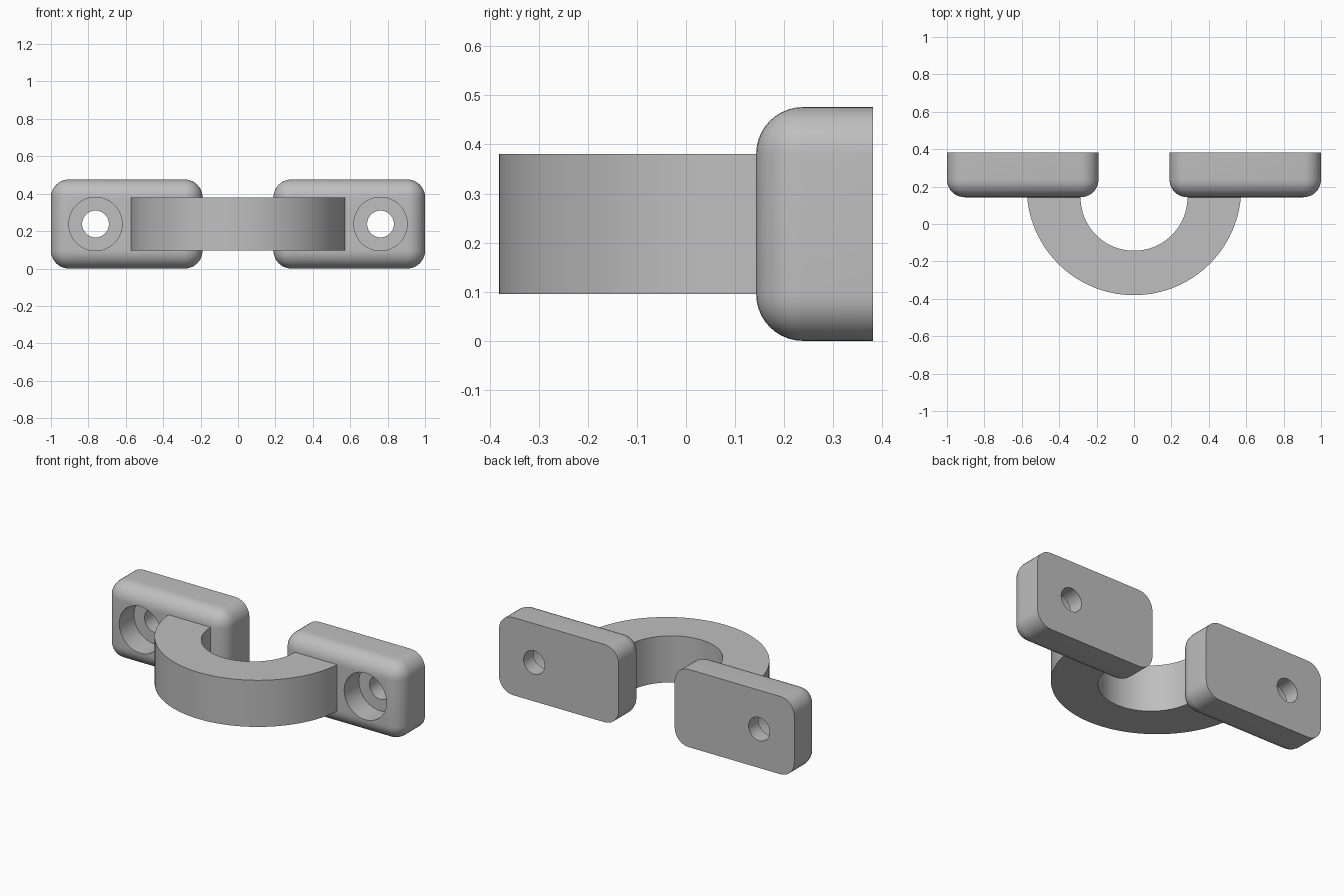
import bpy, bmesh, math

if "Cube" in bpy.data.objects:
    bpy.data.objects.remove(bpy.data.objects["Cube"], do_unlink=True)

grey = bpy.data.materials.new("plain grey")
grey.use_nodes = True
colour = (0.52, 0.52, 0.52, 1)
grey.diffuse_color = colour
grey.node_tree.nodes["Principled BSDF"].inputs["Base Color"].default_value = colour

BACK, FRONT = 0.381, 0.143      # y of the mounting plate faces
HEIGHT, ROUND = 0.476, 0.095
HOLE_X, MID_Z = 0.762, HEIGHT / 2


def make_object(name, bm):
    bmesh.ops.recalc_face_normals(bm, faces=bm.faces)
    mesh = bpy.data.meshes.new(name)
    bm.to_mesh(mesh)
    bm.free()
    mesh.materials.append(grey)
    obj = bpy.data.objects.new(name, mesh)
    bpy.context.collection.objects.link(obj)
    return obj


def activate(obj):
    bpy.ops.object.select_all(action='DESELECT')
    obj.select_set(True)
    bpy.context.view_layer.objects.active = obj


def smooth(obj):
    activate(obj)
    bpy.ops.object.shade_smooth_by_angle(angle=math.radians(30))


def drill(obj, x, radius, y0, y1):
    """Cut a round hole along y, from y0 to y1."""
    bpy.ops.mesh.primitive_cylinder_add(
        vertices=48, radius=radius, depth=y1 - y0,
        location=(x, (y0 + y1) / 2, MID_Z), rotation=(math.pi / 2, 0, 0))
    cutter = bpy.context.object
    cutter.hide_render = True
    cut = obj.modifiers.new("hole", 'BOOLEAN')
    cut.operation = 'DIFFERENCE'
    cut.solver = 'EXACT'
    cut.object = cutter
    activate(obj)
    bpy.ops.object.modifier_apply(modifier=cut.name)
    bpy.data.objects.remove(cutter, do_unlink=True)


def mounting_plate(name, side):
    # Block with rounded corners and front rim, flat sharp back
    bm = bmesh.new()
    bmesh.ops.create_cube(bm, size=1)
    for v in bm.verts:
        v.co.x = side * 0.595 + v.co.x * 0.81
        v.co.y = (BACK + FRONT) / 2 + v.co.y * (BACK - FRONT)
        v.co.z = MID_Z + v.co.z * HEIGHT
    rim = [e for e in bm.edges if any(v.co.y < 0.2 for v in e.verts)]
    bmesh.ops.bevel(bm, geom=rim, offset=ROUND, segments=10,
                    profile=0.5, affect='EDGES')
    obj = make_object(name, bm)
    # Screw hole with a wide flat-bottomed recess at the front
    drill(obj, side * HOLE_X, 0.0715, FRONT - 0.1, BACK + 0.1)
    drill(obj, side * HOLE_X, 0.143, FRONT - 0.1, FRONT + 0.143)
    smooth(obj)


def arc(radius, centre_y, steps=56):
    """Points from the left plate face round the front to the right one."""
    drop = math.asin((centre_y - FRONT) / radius)
    start, sweep = -drop, -math.pi + 2 * drop
    return [(radius * math.cos(start + sweep * i / steps),
             centre_y + radius * math.sin(start + sweep * i / steps))
            for i in range(steps + 1)]


def curved_loop():
    # Half-ring profile, its ends sunk slightly into the plates
    outer, inner = arc(0.5735, 0.193), arc(0.286, FRONT)
    sunk = FRONT + 0.03
    outer = [(outer[0][0], sunk)] + outer + [(outer[-1][0], sunk)]
    inner = [(inner[0][0], sunk)] + inner + [(inner[-1][0], sunk)]
    bm = bmesh.new()
    rings = [[bm.verts.new((x, y, z)) for x, y in pts]
             for pts, z in ((outer, 0.0955), (outer, 0.381),
                            (inner, 0.381), (inner, 0.0955))]
    for k in range(4):
        a, b = rings[k], rings[(k + 1) % 4]
        for i in range(len(a) - 1):
            bm.faces.new((a[i], a[i + 1], b[i + 1], b[i]))
    for end in (0, -1):
        bm.faces.new([r[end] for r in rings])
    smooth(make_object("curved_loop", bm))


mounting_plate("left_mounting_plate", 1)
mounting_plate("right_mounting_plate", -1)
curved_loop()
